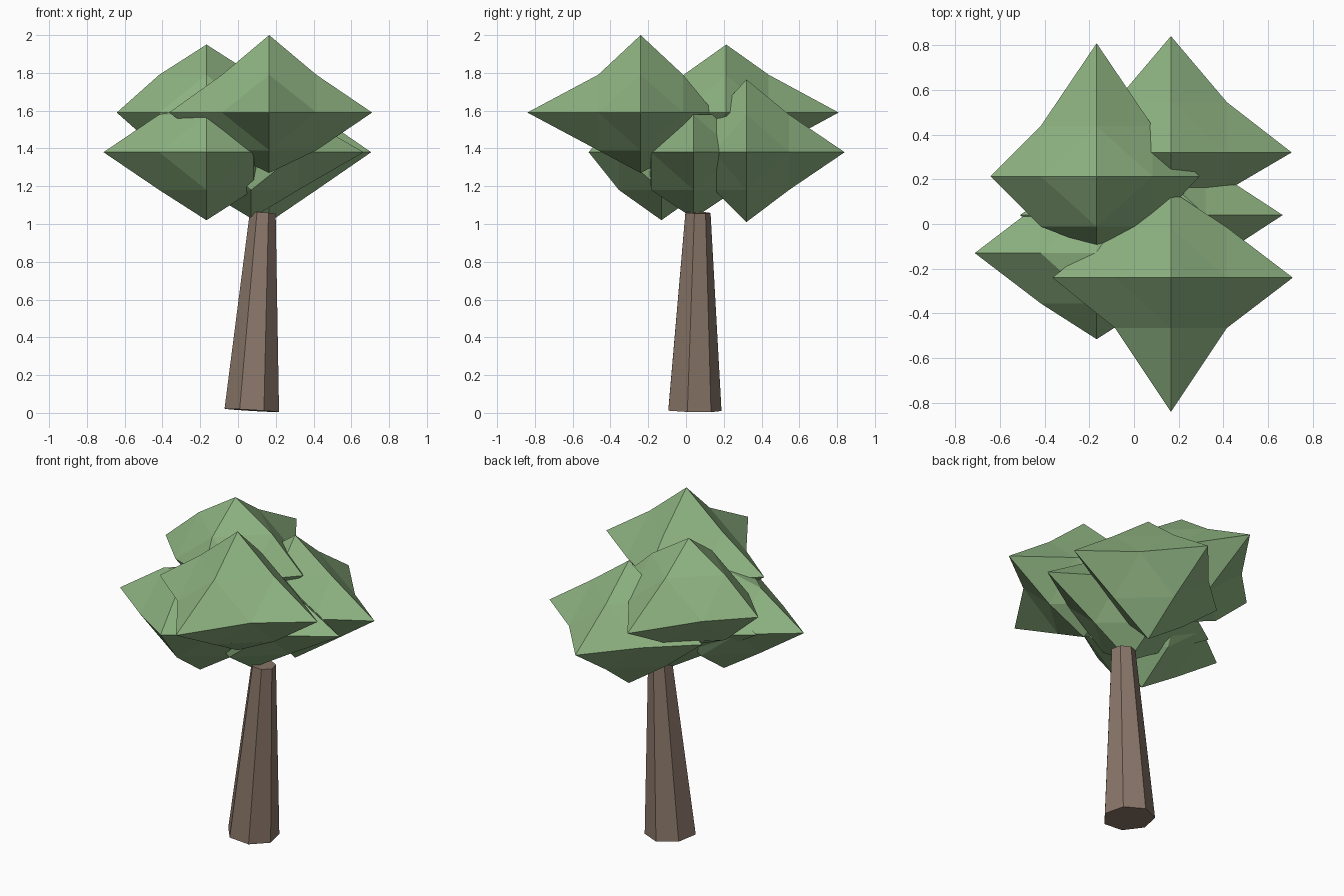
import bpy, bmesh, math
from mathutils import Vector

if "Cube" in bpy.data.objects:
    bpy.data.objects.remove(bpy.data.objects["Cube"])


def material(name, rgb):
    m = bpy.data.materials.new(name)
    m.diffuse_color = (*rgb, 1)
    m.use_nodes = True
    m.node_tree.nodes["Principled BSDF"].inputs["Base Color"].default_value = m.diffuse_color
    return m


def make_object(name, bm, mat):
    bmesh.ops.recalc_face_normals(bm, faces=bm.faces)
    mesh = bpy.data.meshes.new(name)
    bm.to_mesh(mesh)
    bm.free()
    mesh.materials.append(mat)
    obj = bpy.data.objects.new(name, mesh)
    bpy.context.collection.objects.link(obj)


leaf = material("leaf_green", (0.27, 0.45, 0.22))
bark = material("bark_brown", (0.25, 0.18, 0.14))

# Trunk: leaning, tapered seven-sided prism with a slightly sloped foot
bm = bmesh.new()
rings = []
for cx, cy, z, r in ((0.073, 0.04, 0.013, 0.148), (0.131, 0.06, 1.06, 0.07)):
    ring = []
    for i in range(7):
        a = math.pi / 2 + i * math.tau / 7
        dx, dy = r * math.cos(a), r * math.sin(a)
        ring.append(bm.verts.new((cx + dx, cy + dy, z - 0.06 * dx - 0.02 * dy)))
    rings.append(ring)
for i in range(7):
    j = (i + 1) % 7
    bm.faces.new((rings[0][i], rings[0][j], rings[1][j], rings[1][i]))
for ring in rings:
    bm.faces.new(ring)
make_object("trunk", bm, bark)

# Leaf clumps: once-divided octahedra with separate reach along each half axis
MID = (0.25, 0.225, 0.20)


def leaf_clump(name, centre, low, high):
    bm = bmesh.new()
    c = Vector(centre)

    def point(d):
        single = sum(abs(k) for k in d) == 1
        p = Vector((0, 0, 0))
        for axis, k in enumerate(d):
            reach = high[axis] if k > 0 else low[axis]
            p[axis] = k * (reach if single else min(reach, MID[axis]))
        return bm.verts.new(c + p)

    verts = {}
    for x in (-1, 0, 1):
        for y in (-1, 0, 1):
            for z in (-1, 0, 1):
                if 0 < abs(x) + abs(y) + abs(z) < 3:
                    verts[x, y, z] = point((x, y, z))
    for x in (-1, 1):
        for y in (-1, 1):
            for z in (-1, 1):
                xy, xz, yz = verts[x, y, 0], verts[x, 0, z], verts[0, y, z]
                for tri in ((verts[x, 0, 0], xy, xz), (verts[0, y, 0], xy, yz),
                            (verts[0, 0, z], xz, yz), (xy, xz, yz)):
                    bm.faces.new(tri)
    make_object(name, bm, leaf)


leaf_clump("upper_front_leaves", (0.165, -0.24, 1.59), (0.53, 0.60, 0.32), (0.545, 0.39, 0.41))
leaf_clump("upper_back_leaves", (-0.167, 0.213, 1.59), (0.475, 0.32, 0.30), (0.46, 0.595, 0.36))
leaf_clump("lower_front_leaves", (-0.167, -0.13, 1.38), (0.545, 0.385, 0.36), (0.29, 0.30, 0.25))
leaf_clump("lower_back_leaves", (0.165, 0.32, 1.38), (0.50, 0.17, 0.37), (0.54, 0.52, 0.385))
leaf_clump("middle_leaves", (0.07, 0.04, 1.38), (0.58, 0.24, 0.35), (0.595, 0.24, 0.20))
